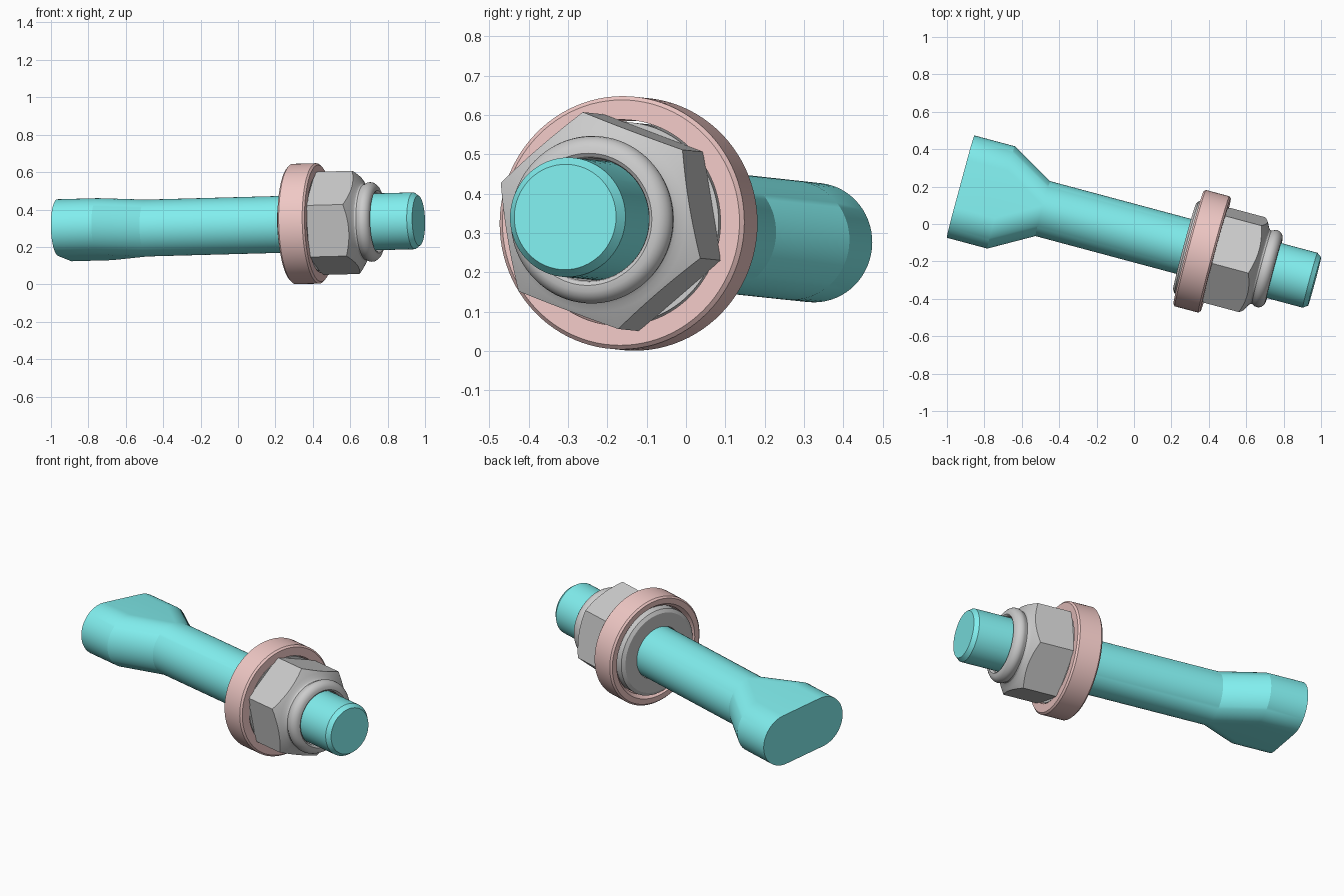
import bpy, bmesh
from math import cos, sin, pi, radians
from mathutils import Matrix, Vector

if "Cube" in bpy.data.objects:
    bpy.data.objects.remove(bpy.data.objects["Cube"])

# Shared bolt axis: local z runs from the flared tail to the threaded end
yaw, tilt = radians(-15), radians(1.5)
d = Vector((cos(yaw) * cos(tilt), sin(yaw) * cos(tilt), sin(tilt)))
u = Vector((-sin(yaw), cos(yaw), 0))
v = d.cross(u)
M = Matrix((u, v, d)).transposed().to_4x4()
M.translation = Vector((-0.927, 0.2, 0.289))


def material(name, rgb):
    m = bpy.data.materials.new(name)
    m.diffuse_color = (*rgb, 1)
    m.use_nodes = True
    m.node_tree.nodes["Principled BSDF"].inputs["Base Color"].default_value = m.diffuse_color
    return m


def add_object(name, bm, mat=None):
    bmesh.ops.remove_doubles(bm, verts=bm.verts, dist=1e-5)
    bmesh.ops.recalc_face_normals(bm, faces=bm.faces)
    me = bpy.data.meshes.new(name)
    bm.to_mesh(me)
    bm.free()
    ob = bpy.data.objects.new(name, me)
    ob.matrix_world = M
    bpy.context.collection.objects.link(ob)
    if mat:
        me.materials.append(mat)
    return ob


def smooth(ob, angle):
    bpy.ops.object.select_all(action='DESELECT')
    ob.select_set(True)
    bpy.context.view_layer.objects.active = ob
    bpy.ops.object.shade_smooth_by_angle(angle=radians(angle))


def bridge(bm, a, b):
    n = len(a)
    for i in range(n):
        j = (i + 1) % n
        bm.faces.new((a[i], a[j], b[j], b[i]))


def lathe(name, profile, mat=None, n=96):
    """Revolve a closed (radius, t) profile into a ring-shaped solid."""
    bm = bmesh.new()
    rings = [[bm.verts.new((r * cos(2 * pi * i / n), r * sin(2 * pi * i / n), t))
              for i in range(n)] for r, t in profile]
    for k in range(len(rings)):
        bridge(bm, rings[k], rings[(k + 1) % len(rings)])
    return add_object(name, bm, mat)


def loft(name, sections, roll, mat=None, n=32):
    """Loft rounded-slot sections (t, half_spacing, radius) with end caps."""
    bm = bmesh.new()
    rot = Matrix.Rotation(roll, 3, 'Z')
    rings = []
    for t, half, r in sections:
        ring = []
        for side, start in ((1, -pi / 2), (-1, pi / 2)):
            for i in range(n + 1):
                a = start + pi * i / n
                ring.append(bm.verts.new(rot @ Vector((side * half + r * cos(a), r * sin(a), t))))
        rings.append(ring)
    for a, b in zip(rings, rings[1:]):
        bridge(bm, a, b)
    bm.faces.new(rings[0])
    bm.faces.new(rings[-1])
    return add_object(name, bm, mat)


teal = material("teal", (0.22, 0.86, 0.86))
pink = material("pink", (0.87, 0.58, 0.56))

# Rod with flared flat tail and chamfered tip
R = 0.152
rod = loft("rod", [(0, 0.132, R), (0.224, 0.132, R), (0.455, 0, R),
                   (1.935, 0, R), (1.96, 0, 0.134)], radians(-6), teal)
smooth(rod, 22)

# Washer ring
washer = lathe("washer", [(0.28, 1.262), (0.312, 1.262), (0.322, 1.272), (0.322, 1.402),
                          (0.312, 1.412), (0.262, 1.412), (0.262, 1.285)], pink)
smooth(washer, 25)

# Collar of the nut, sitting inside the washer
collar = lathe("nut_collar", [(0.155, 1.24), (0.236, 1.24), (0.256, 1.252),
                              (0.256, 1.408), (0.155, 1.408)])
smooth(collar, 25)

# Hex nut: turned body with rounded locking lip, trimmed by a hexagonal prism
nut = lathe("hex_nut", [(0.156, 1.405), (0.262, 1.405), (0.29, 1.422), (0.29, 1.607),
                        (0.232, 1.642), (0.215, 1.650), (0.206, 1.658), (0.203, 1.667),
                        (0.206, 1.676), (0.211, 1.685), (0.213, 1.696), (0.211, 1.708),
                        (0.205, 1.719), (0.196, 1.728), (0.184, 1.734), (0.168, 1.736),
                        (0.16, 1.73), (0.156, 1.72)])
bm = bmesh.new()
hexes = [[bm.verts.new((0.28 * cos(radians(40 + 60 * i)), 0.28 * sin(radians(40 + 60 * i)), t))
          for i in range(6)] for t in (1.3, 1.85)]
bridge(bm, *hexes)
for h in hexes:
    bm.faces.new(h)
cutter = add_object("hex_cutter", bm)
cutter.hide_render = True
mod = nut.modifiers.new("hex_trim", 'BOOLEAN')
mod.operation = 'INTERSECT'
mod.solver = 'EXACT'
mod.object = cutter
bpy.context.view_layer.objects.active = nut
bpy.ops.object.modifier_apply(modifier=mod.name)
bpy.data.objects.remove(cutter)
smooth(nut, 28)
